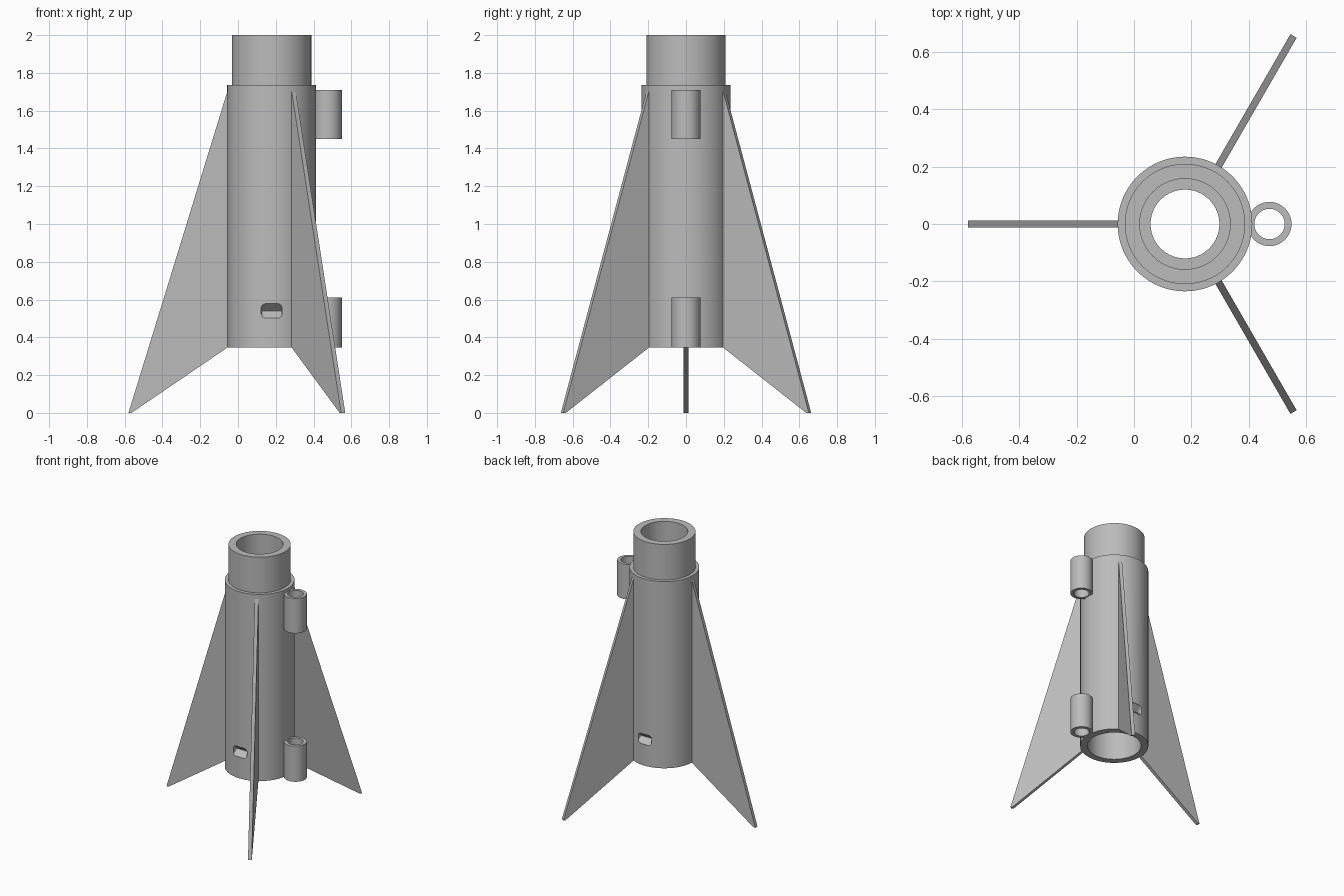
import bpy, bmesh, math
from mathutils import Matrix, Vector

cube = bpy.data.objects.get("Cube")
if cube:
    bpy.data.objects.remove(cube, do_unlink=True)

AXIS_X = 0.178   # tube axis, off-centre because of the fin layout
BODY_R = 0.235

grey = bpy.data.materials.new("plain_grey")
grey.use_nodes = True
grey.diffuse_color = (0.5, 0.5, 0.5, 1)
grey.node_tree.nodes["Principled BSDF"].inputs["Base Color"].default_value = (0.5, 0.5, 0.5, 1)


def make_object(name, bm):
    bmesh.ops.recalc_face_normals(bm, faces=bm.faces)
    mesh = bpy.data.meshes.new(name)
    bm.to_mesh(mesh)
    bm.free()
    mesh.materials.append(grey)
    obj = bpy.data.objects.new(name, mesh)
    bpy.context.collection.objects.link(obj)
    return obj


def smooth(obj):
    bpy.ops.object.select_all(action='DESELECT')
    obj.select_set(True)
    bpy.context.view_layer.objects.active = obj
    bpy.ops.object.shade_smooth_by_angle(angle=math.radians(30))


def lathe(name, profile, x, sides):
    """Revolve a closed (radius, height) profile about a vertical axis."""
    bm = bmesh.new()
    rings = []
    for i in range(sides):
        a = math.tau * i / sides
        rings.append([bm.verts.new((x + r * math.cos(a), r * math.sin(a), z)) for r, z in profile])
    n = len(profile)
    for i in range(sides):
        a, b = rings[i], rings[(i + 1) % sides]
        for j in range(n):
            k = (j + 1) % n
            bm.faces.new((a[j], b[j], b[k], a[k]))
    return make_object(name, bm)


def tube(name, x, outer, inner, z0, z1, sides):
    return lathe(name, [(outer, z0), (outer, z1), (inner, z1), (inner, z0)], x, sides)


def fin(name, angle):
    """Flat swept fin, rooted in the tube wall."""
    outline = [(0.215, 0.345), (BODY_R, 0.345), (0.742, 0), (0.758, 0), (BODY_R, 1.7), (0.215, 1.7)]
    bm = bmesh.new()
    face = bm.faces.new([bm.verts.new((r, -0.0125, z)) for r, z in outline])
    side = bmesh.ops.extrude_face_region(bm, geom=[face])["geom"]
    bmesh.ops.translate(bm, vec=(0, 0.025, 0), verts=[v for v in side if isinstance(v, bmesh.types.BMVert)])
    turn = Matrix.Translation((AXIS_X, 0, 0)) @ Matrix.Rotation(math.radians(angle), 4, 'Z')
    bmesh.ops.transform(bm, matrix=turn, verts=bm.verts)
    return make_object(name, bm)


def notch_cutter(name, side):
    """Rounded slot that narrows to a thin line inside the wall."""
    outline = []
    for cx, cz, start in ((1, 1, 0), (-1, 1, 90), (-1, -1, 180), (1, -1, 270)):
        for step in range(5):
            a = math.radians(start + step * 22.5)
            outline.append((cx * 0.035 + 0.02 * math.cos(a), cz * 0.018 + 0.02 * math.sin(a)))
    bm = bmesh.new()
    loops = []
    for depth, squash in ((0.26, 1.0), (0.232, 1.0), (0.192, 0.04)):
        loops.append([bm.verts.new((AXIS_X + x, side * depth, 0.54 + z * squash)) for x, z in outline])
    n = len(outline)
    for a, b in zip(loops, loops[1:]):
        for i in range(n):
            k = (i + 1) % n
            bm.faces.new((a[i], a[k], b[k], b[i]))
    bm.faces.new(loops[0])
    bm.faces.new(loops[-1])
    cutter = make_object(name, bm)
    cutter.hide_render = True
    cutter.hide_viewport = True
    return cutter


# Main tube with stepped neck, bore and inner stop ring
body = lathe("body_tube", [
    (0.185, 0.345), (BODY_R, 0.345), (BODY_R, 1.735), (0.21, 1.735), (0.21, 2.0),
    (0.158, 2.0), (0.158, 1.735), (0.12, 1.735), (0.12, 1.64), (0.185, 1.64)], AXIS_X, 96)
smooth(body)

# Slots in the front and back of the tube wall
for label, side in (("front", -1), ("back", 1)):
    cut = body.modifiers.new(label + "_slot", 'BOOLEAN')
    cut.object = notch_cutter(label + "_slot_cutter", side)
    cut.operation = 'DIFFERENCE'
    cut.solver = 'EXACT'

# Three fins
for label, angle in (("right", 180), ("back", 60), ("front", -60)):
    fin(label + "_fin", angle)

# Two guide rings on the left side
for label, z0, z1 in (("lower", 0.345, 0.61), ("upper", 1.45, 1.71)):
    smooth(tube(label + "_guide_ring", 0.473, 0.077, 0.053, z0, z1, 48))
